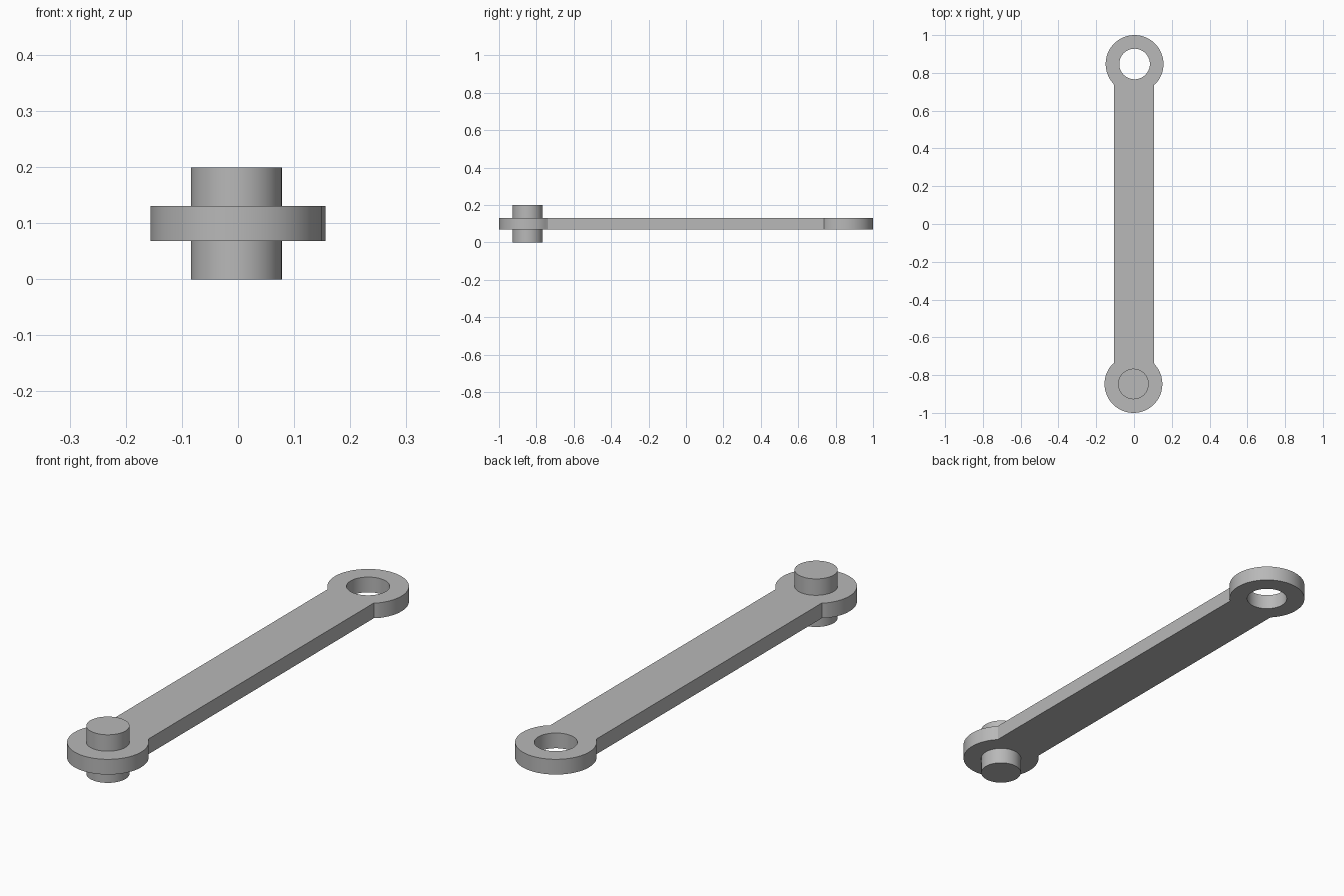
import bpy, bmesh, math

if "Cube" in bpy.data.objects:
    bpy.data.objects.remove(bpy.data.objects["Cube"])

EYE_Y, EYE_X, EYE_R = 0.847, 0.003, 0.153   # eye centres and outer radius
HOLE_R, PIN_R = 0.081, 0.081
BAR_HALF = 0.106
Z0, Z1, PIN_TOP = 0.068, 0.131, 0.199

grey = bpy.data.materials.new("light grey")
grey.use_nodes = True
COLOUR = (0.48, 0.48, 0.48, 1)
grey.diffuse_color = COLOUR
grey.node_tree.nodes["Principled BSDF"].inputs["Base Color"].default_value = COLOUR


def arc(cx, cy, r, start, end, n):
    """Points along an arc, both ends included."""
    return [(cx + r * math.cos(start + (end - start) * i / n),
             cy + r * math.sin(start + (end - start) * i / n)) for i in range(n + 1)]


def plate(name, loops, z0, z1):
    """Extrude closed outlines (first the rim, then any holes) into a solid."""
    bm = bmesh.new()
    edges = []
    for loop in loops:
        verts = [bm.verts.new((x, y, z0)) for x, y in loop]
        edges += [bm.edges.new((a, b)) for a, b in zip(verts, verts[1:] + verts[:1])]
    if len(loops) == 1:
        bm.faces.new(verts)
    else:
        bmesh.ops.triangle_fill(bm, edges=edges, use_beauty=True)
    top = bmesh.ops.extrude_face_region(bm, geom=bm.faces[:], use_keep_orig=True)
    bmesh.ops.translate(bm, vec=(0, 0, z1 - z0),
                        verts=[g for g in top["geom"] if isinstance(g, bmesh.types.BMVert)])
    bmesh.ops.recalc_face_normals(bm, faces=bm.faces[:])
    mesh = bpy.data.meshes.new(name)
    bm.to_mesh(mesh)
    bm.free()
    mesh.materials.append(grey)
    obj = bpy.data.objects.new(name, mesh)
    bpy.context.collection.objects.link(obj)
    bpy.ops.object.select_all(action='DESELECT')
    obj.select_set(True)
    bpy.context.view_layer.objects.active = obj
    bpy.ops.object.shade_smooth_by_angle(angle=math.radians(30))
    return obj


# Link arm: a straight bar between two round eyes, with a hole in the rear one
neck = math.asin(BAR_HALF / EYE_R)
half = math.pi / 2
rear = arc(EYE_X, EYE_Y, EYE_R, neck - half, 3 * half - neck, 64)
front = [(-x, -y) for x, y in rear]
hole = arc(EYE_X, EYE_Y, HOLE_R, 0, 2 * math.pi, 64)[:-1]
# Keep the bar sides parallel to y
for end in (rear, front):
    for i in (0, -1):
        end[i] = (math.copysign(BAR_HALF, end[i][0]), end[i][1])
plate("link_arm", [rear + front, hole], Z0, Z1)

# Pin standing through the front eye
plate("pin", [arc(-EYE_X, -EYE_Y, PIN_R, 0, 2 * math.pi, 64)[:-1]], 0, PIN_TOP)
